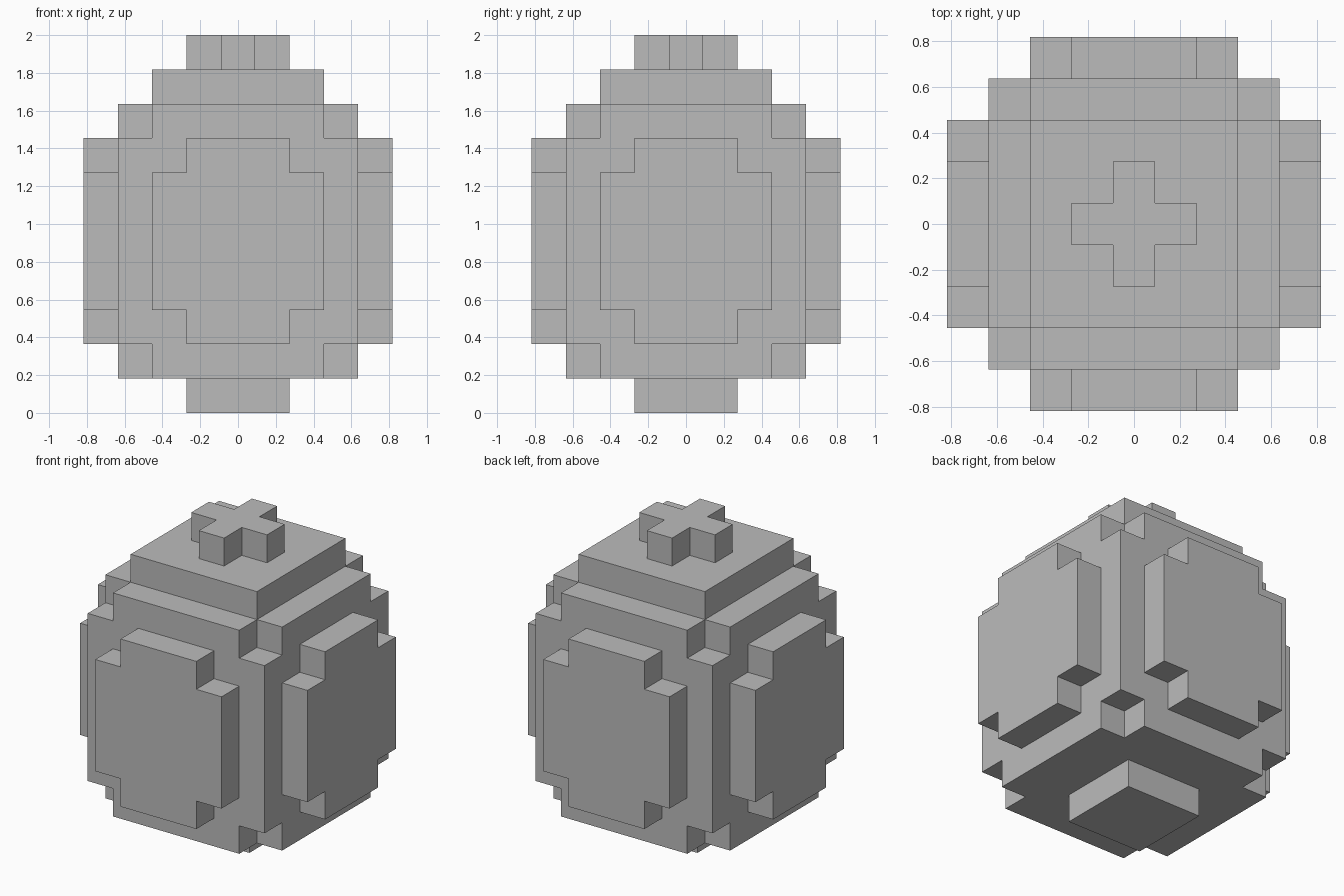
import bpy
import bmesh
from math import pi
from mathutils import Matrix

U = 2 / 11  # one block

old = bpy.data.objects.get("Cube")
if old:
    bpy.data.objects.remove(old, do_unlink=True)

grey = bpy.data.materials.new("plain grey")
grey.use_nodes = True
colour = (0.5, 0.5, 0.5, 1)
grey.diffuse_color = colour
grey.node_tree.nodes["Principled BSDF"].inputs["Base Color"].default_value = colour


def outline(hx, hy, notch):
    """Counter-clockwise rectangle, with square notches cut from its corners."""
    if not notch:
        return [(hx, hy), (-hx, hy), (-hx, -hy), (hx, -hy)]
    ix, iy = hx - notch, hy - notch
    points = []
    for sx, sy in ((1, 1), (-1, 1), (-1, -1), (1, -1)):
        corner = [(hx * sx, iy * sy), (ix * sx, iy * sy), (ix * sx, hy * sy)]
        points += corner if sx * sy > 0 else corner[::-1]
    return points


def slab(name, hx, hy, notch, depth, matrix):
    """Extrude a notched outline along its local z, then place it."""
    bm = bmesh.new()
    face = bm.faces.new([bm.verts.new((x, y, 0)) for x, y in outline(hx, hy, notch)])
    result = bmesh.ops.extrude_face_region(bm, geom=[face], use_keep_orig=True)
    top = [v for v in result["geom"] if isinstance(v, bmesh.types.BMVert)]
    bmesh.ops.translate(bm, verts=top, vec=(0, 0, depth))
    bmesh.ops.recalc_face_normals(bm, faces=bm.faces)
    bm.transform(Matrix.Scale(U, 4) @ matrix)
    mesh = bpy.data.meshes.new(name)
    bm.to_mesh(mesh)
    bm.free()
    mesh.materials.append(grey)
    bpy.context.collection.objects.link(bpy.data.objects.new(name, mesh))


# Stacked layers: name, half width, corner notch, bottom, height (in blocks)
for name, half, notch, z, height in (
    ("foot", 1.5, 0, 0, 1),
    ("lower_band", 3.5, 1, 1, 1),
    ("body", 3.5, 0, 2, 6),
    ("upper_band", 3.5, 1, 8, 1),
    ("cap", 2.5, 0, 9, 1),
    ("top_cross", 1.5, 1, 10, 1),
):
    slab(name, half, half, notch, height, Matrix.Translation((0, 0, z)))

# Raised panel on each side of the body
stand_up = Matrix.Translation((0, -3.5, 5)) @ Matrix.Rotation(pi / 2, 4, "X")
for i, side in enumerate(("front", "left", "back", "right")):
    slab(side + "_panel", 2.5, 3, 1, 1, Matrix.Rotation(i * pi / 2, 4, "Z") @ stand_up)
